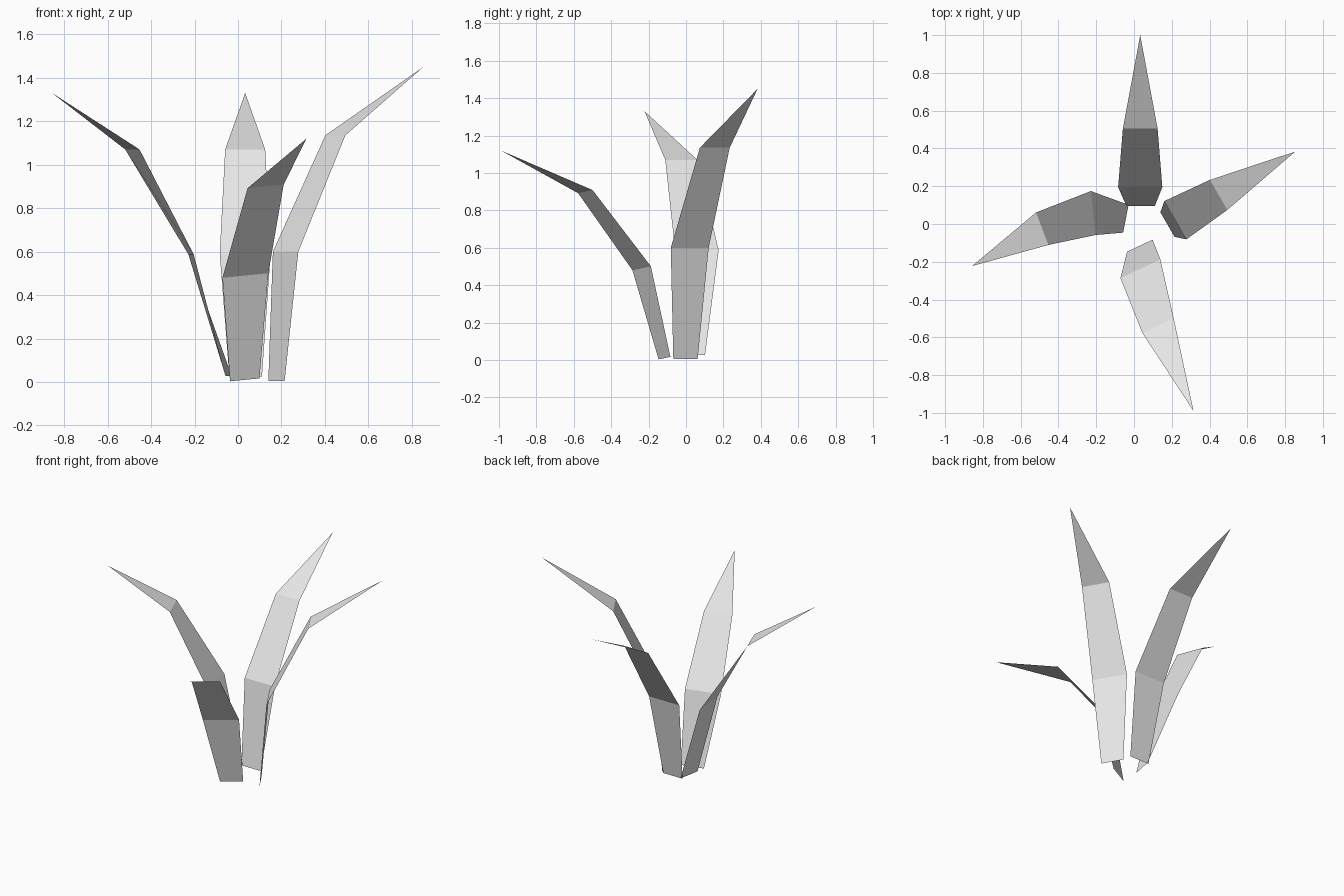
import bpy
import bmesh
from math import radians, cos, sin
from mathutils import Vector

default_cube = bpy.data.objects.get("Cube")
if default_cube:
    bpy.data.objects.remove(default_cube, do_unlink=True)


def make_material(name, colour):
    material = bpy.data.materials.new(name)
    material.use_nodes = True
    material.diffuse_color = colour
    material.node_tree.nodes["Principled BSDF"].inputs["Base Color"].default_value = colour
    return material


leaf_grey = make_material("pale grey", (0.8, 0.8, 0.8, 1.0))

# Half widths shared by every blade: foot, widest fold, upper fold
HALF_WIDTHS = (0.075, 0.117, 0.092)


def make_blade(name, spine, turns, lean=0.0):
    """Fold a flat strip along the spine and close it in a pointed tip.

    turns gives the heading of the strip's width at each fold, in degrees;
    lean tilts the folds sideways.
    """
    bm = bmesh.new()
    rows = []
    for centre, half_width, turn in zip(spine, HALF_WIDTHS, turns):
        angle = radians(turn)
        across = Vector((cos(angle), sin(angle), lean)).normalized() * half_width
        rows.append([bm.verts.new(Vector(centre) - across),
                     bm.verts.new(Vector(centre) + across)])
    for (low_a, low_b), (high_a, high_b) in zip(rows, rows[1:]):
        bm.faces.new((low_a, low_b, high_b, high_a))
    tip = bm.verts.new(spine[-1])
    bm.faces.new((rows[-1][0], rows[-1][1], tip))

    mesh = bpy.data.meshes.new(name)
    bm.to_mesh(mesh)
    bm.free()
    mesh.materials.append(leaf_grey)
    blade = bpy.data.objects.new(name, mesh)
    bpy.context.collection.objects.link(blade)
    return blade


# Four blades spreading outward from an open centre
make_blade("back_leaf",
           [(0.035, 0.095, 0.025), (0.033, 0.195, 0.59),
            (0.033, 0.505, 1.07), (0.033, 1.0, 1.33)],
           turns=(0, 0, 0))
make_blade("left_leaf",
           [(0.177, -0.003, 0.005), (0.219, 0.02, 0.6),
            (0.448, 0.154, 1.135), (0.853, 0.383, 1.45)],
           turns=(-60, -60, -60))
make_blade("right_leaf",
           [(-0.043, 0.028, 0.027), (-0.216, 0.058, 0.587),
            (-0.486, -0.025, 1.07), (-0.856, -0.222, 1.33)],
           turns=(79, 96, 111))
make_blade("front_leaf",
           [(0.031, -0.115, 0.01), (0.034, -0.237, 0.49),
            (0.127, -0.538, 0.9), (0.315, -0.99, 1.12)],
           turns=(205, 205, 205), lean=-0.09)
